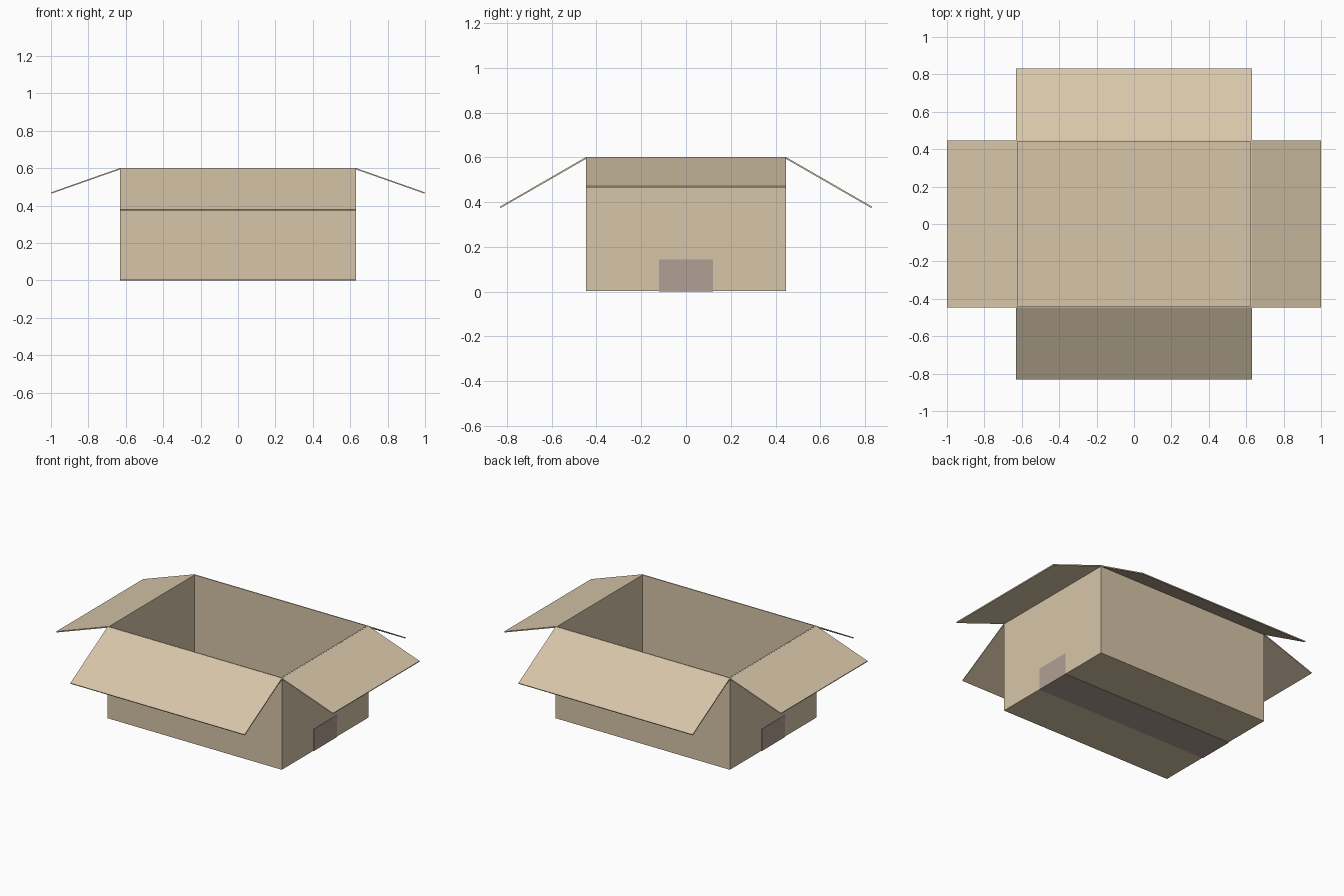
import bpy, bmesh, math
from mathutils import Vector

if "Cube" in bpy.data.objects:
    bpy.data.objects.remove(bpy.data.objects["Cube"])


def material(name, rgb):
    m = bpy.data.materials.new(name)
    m.diffuse_color = (*rgb, 1)
    m.use_nodes = True
    m.node_tree.nodes["Principled BSDF"].inputs["Base Color"].default_value = m.diffuse_color
    return m


CARD = material("cardboard", (0.68, 0.56, 0.395))
TAPE = material("packing tape", (0.44, 0.345, 0.30))

HX, HY, H = 0.63, 0.447, 0.602   # half width, half depth, rim height
T = 0.007                        # board thickness
B = 0.002                        # underside of the board, above the tape


def panel(name, axis, sign, start, end, half, mat, t=T):
    """Flat board from start to end (outward, z), t thick on the right of
    its direction, spanning -half..half sideways; axis is x or y."""
    a, b = Vector(start), Vector(end)
    d = (b - a).normalized()
    n = Vector((d.y, -d.x)) * t
    bm = bmesh.new()
    rings = []
    for s in (-half, half):
        ring = []
        for p in (a, b, b + n, a + n):
            u = p.x * sign
            ring.append(bm.verts.new((u, s, p.y) if axis == 'x' else (s, u, p.y)))
        rings.append(ring)
    for r in rings:
        bm.faces.new(r)
    for i in range(4):
        j = (i + 1) % 4
        bm.faces.new((rings[0][i], rings[0][j], rings[1][j], rings[1][i]))
    bmesh.ops.recalc_face_normals(bm, faces=bm.faces)
    me = bpy.data.meshes.new(name)
    bm.to_mesh(me)
    bm.free()
    me.materials.append(mat)
    ob = bpy.data.objects.new(name, me)
    bpy.context.collection.objects.link(ob)
    return ob


for sign, fb, lr in ((-1, "front", "left"), (1, "back", "right")):
    # upright walls
    panel(fb + "_wall", 'y', sign, (HY - T, B), (HY - T, H), HX, CARD)
    panel(lr + "_wall", 'x', sign, (HX - T, B), (HX - T, H), HY - T, CARD)
    # open top flaps
    panel(fb + "_top_flap", 'y', sign, (HY - 0.002, H), (0.832, 0.379), HX, CARD)
    panel(lr + "_top_flap", 'x', sign, (HX - 0.002, H), (1.0, 0.471), HY, CARD)
    # closed bottom flaps: long pair outside, short pair resting inside
    panel(fb + "_bottom_flap", 'y', sign, (0.0005, B + T), (HY - T, B + T), HX - T, CARD)
    panel(lr + "_bottom_flap", 'x', sign, (0.24, B + 2 * T), (HX - T, B + 2 * T), HY - T, CARD)
    # tape turned up on the end walls
    panel(lr + "_tape_end", 'x', sign, (HX, 0), (HX, 0.143), 0.12, TAPE, 0.002)

# tape along the underside seam
panel("bottom_tape", 'x', 1, (-HX, B), (HX, B), 0.12, TAPE, 0.002)
